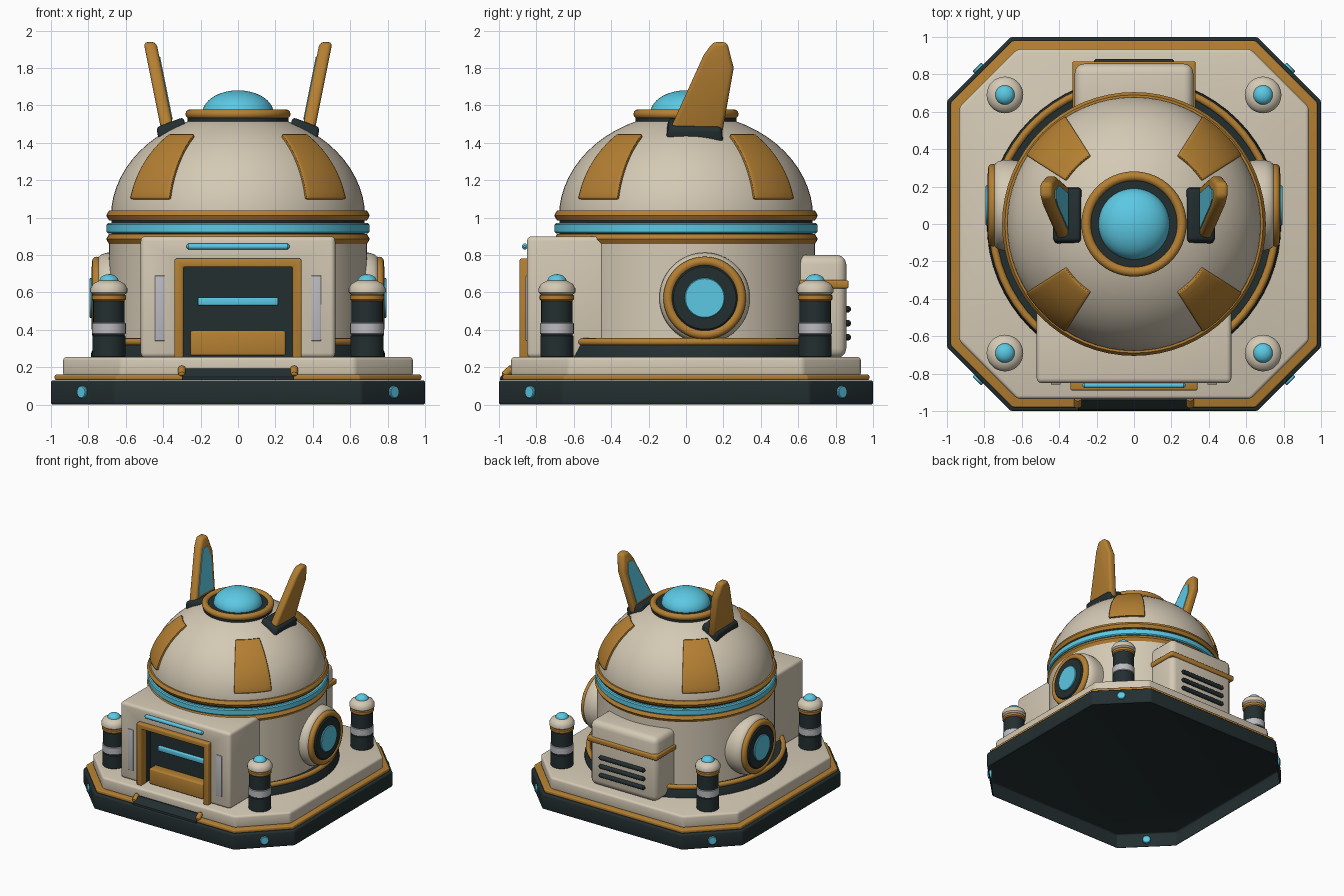
import bpy, bmesh
from math import sin, cos, pi, radians
from mathutils import Matrix, Vector

if "Cube" in bpy.data.objects:
    bpy.data.objects.remove(bpy.data.objects["Cube"], do_unlink=True)


def material(name, rgb):
    m = bpy.data.materials.new(name)
    m.use_nodes = True
    m.diffuse_color = (*rgb, 1)
    m.node_tree.nodes["Principled BSDF"].inputs["Base Color"].default_value = (*rgb, 1)
    return m


CREAM = material("cream", (0.66, 0.585, 0.46))
GOLD = material("gold", (0.46, 0.215, 0.032))
DARK = material("dark_teal", (0.017, 0.028, 0.030))
CYAN = material("cyan", (0.105, 0.58, 0.77))
GREY = material("light_grey", (0.50, 0.50, 0.53))
ID = Matrix.Identity(4)


def finish(name, bm, mat, matrix=ID, bevel=0.0, hollow=False):
    """Bevel, place, smooth and link one part; hollow leaves the underside open."""
    bmesh.ops.recalc_face_normals(bm, faces=bm.faces)
    if bevel:
        sharp = [e for e in bm.edges if e.calc_face_angle(0) > radians(25)]
        bmesh.ops.bevel(bm, geom=sharp, offset=bevel, segments=3, profile=0.5, affect='EDGES')
    bm.transform(matrix)
    bmesh.ops.recalc_face_normals(bm, faces=bm.faces)
    if hollow:
        bmesh.ops.delete(bm, geom=[f for f in bm.faces if f.normal.z < -0.98], context='FACES')
    me = bpy.data.meshes.new(name)
    bm.to_mesh(me)
    bm.free()
    me.materials.append(mat)
    me.polygons.foreach_set("use_smooth", [True] * len(me.polygons))
    me.set_sharp_from_angle(angle=radians(35))
    ob = bpy.data.objects.new(name, me)
    bpy.context.collection.objects.link(ob)


def box(name, mat, lo, hi, bevel=0.0):
    bm = bmesh.new()
    bmesh.ops.create_cube(bm, size=1)
    lo, hi = Vector(lo), Vector(hi)
    bm.transform(Matrix.Translation((lo + hi) / 2) @ Matrix.Diagonal((*(hi - lo), 1)))
    finish(name, bm, mat, ID, bevel)


def prism(name, mat, outline, lo, hi, axis="z", bevel=0.0, matrix=ID, hollow=False):
    """Extrude an outline: (x, y) along z, (y, z) along x or (x, z) along y."""
    place = {"z": lambda a, b: (a, b, lo), "x": lambda a, b: (lo, a, b), "y": lambda a, b: (a, lo, b)}
    step = Vector([hi - lo if axis == c else 0 for c in "xyz"])
    bm = bmesh.new()
    face = bm.faces.new([bm.verts.new(place[axis](a, b)) for a, b in outline])
    new = bmesh.ops.extrude_face_region(bm, geom=[face])["geom"]
    bmesh.ops.translate(bm, vec=step, verts=[g for g in new if isinstance(g, bmesh.types.BMVert)])
    finish(name, bm, mat, matrix, bevel, hollow)


def arch(name, mat, outer, top, inner, inner_top, y0, y1, bevel=0.0):
    """Square doorway open at the bottom."""
    z = 0.25
    right = [(inner, inner_top), (inner, z), (outer, z), (outer, top)]
    prism(name, mat, right + [(-a, b) for a, b in reversed(right)], y0, y1, "y", bevel)


def lathe(name, mat, profile, matrix=ID, closed=False, steps=64):
    """Turn a (radius, height) profile about z."""
    bm = bmesh.new()
    vs = [bm.verts.new((r, 0, z)) for r, z in profile]
    pairs = list(zip(vs, vs[1:])) + ([(vs[-1], vs[0])] if closed else [])
    edges = [bm.edges.new(p) for p in pairs]
    bmesh.ops.spin(bm, geom=vs + edges, cent=(0, 0, 0), axis=(0, 0, 1), angle=2 * pi, steps=steps)
    bmesh.ops.remove_doubles(bm, verts=bm.verts, dist=1e-4)
    finish(name, bm, mat, matrix)


def drum(name, mat, r, z0, z1, b=0.008, matrix=ID, steps=64):
    lathe(name, mat, [(0, z0), (r - b, z0), (r, z0 + b), (r, z1 - b), (r - b, z1), (0, z1)],
          matrix, steps=steps)


def ring(name, mat, R, r, z, matrix=ID, sides=12):
    circle = [(R + r * cos(i * 2 * pi / sides), z + r * sin(i * 2 * pi / sides)) for i in range(sides)]
    lathe(name, mat, circle, matrix, closed=True)


def cap(name, mat, r, h, z, matrix=ID, steps=64):
    """Half ellipsoid standing on height z."""
    lathe(name, mat, [(r * cos(i * pi / 32), z + h * sin(i * pi / 32)) for i in range(17)],
          matrix, steps=steps)


def rod(name, mat, a, b, r, bevel=0.01):
    a, b = Vector(a), Vector(b)
    turn = (b - a).to_track_quat('Z', 'Y').to_matrix().to_4x4()
    drum(name, mat, r, 0, (b - a).length, bevel, Matrix.Translation(a) @ turn, 20)


def octagon(h, cut):
    c = h - cut
    return [(h, -c), (h, c), (c, h), (-c, h), (-h, c), (-h, -c), (-c, -h), (c, -h)]


# Stepped platform on a hollow base
prism("platform_base", DARK, octagon(1.0, 0.34), 0, 0.13, bevel=0.012, hollow=True)
prism("platform_trim", GOLD, octagon(0.98, 0.33), 0.131, 0.16, bevel=0.008)
prism("platform_deck", CREAM, octagon(0.935, 0.31), 0.15, 0.255, bevel=0.018)

# Front ramp
prism("ramp", DARK, [(-0.995, 0.131), (-0.993, 0.147), (-0.945, 0.192), (-0.92, 0.192), (-0.92, 0.131)],
      -0.3, 0.3, "x")

# Round body
lathe("skirt", DARK, [(0, 0.25), (0.787, 0.25), (0.785, 0.275), (0.765, 0.325), (0, 0.325)])
ring("skirt_trim", GOLD, 0.757, 0.02, 0.335)
drum("body", CREAM, 0.69, 0.25, 0.9)
drum("body_neck", DARK, 0.675, 0.88, 1.01)
ring("lower_trim", GOLD, 0.675, 0.03, 0.885, sides=6)
drum("light_band", CYAN, 0.702, 0.915, 0.97)
ring("upper_trim", GOLD, 0.675, 0.03, 1.011, sides=6)

# Dome and top lamp
cap("dome", CREAM, 0.68, 0.56, 1.0)
drum("lamp_base", DARK, 0.27, 1.46, 1.545)
ring("lamp_trim", GOLD, 0.255, 0.026, 1.553)
drum("lamp_seat", DARK, 0.245, 1.5, 1.56)
cap("lamp", CYAN, 0.19, 0.122, 1.558)

# Four curved dome panels
for k in range(4):
    bm = bmesh.new()
    bmesh.ops.create_cube(bm, size=1)
    bmesh.ops.subdivide_edges(bm, edges=bm.edges[:], cuts=9, use_grid_fill=True)
    for v in bm.verts:
        az = radians(45 + 90 * k + 25 * v.co.x)
        lat = radians(30.5 + 41 * v.co.y)
        d = 0.034 * v.co.z
        v.co = ((0.68 + d) * cos(lat) * cos(az), (0.68 + d) * cos(lat) * sin(az),
                1.0 + (0.56 + d) * sin(lat))
    finish("dome_panel", bm, GOLD, bevel=0.01)

# Entrance block with a recessed door
arch("entrance", CREAM, 0.52, 0.9, 0.31, 0.755, -0.85, -0.3, 0.025)
arch("door_frame", GOLD, 0.34, 0.78, 0.292, 0.735, -0.89, -0.82, 0.01)
arch("door_lining", DARK, 0.315, 0.76, 0.296, 0.739, -0.835, -0.74)
box("door", DARK, (-0.31, -0.76, 0.25), (0.31, -0.7, 0.76))
box("door_step", GOLD, (-0.255, -0.84, 0.262), (0.255, -0.75, 0.395), 0.012)
box("door_light", CYAN, (-0.215, -0.78, 0.53), (0.215, -0.75, 0.573), 0.008)
rod("entrance_light", CYAN, (-0.275, -0.862, 0.845), (0.275, -0.862, 0.845), 0.016)

# Rear unit with vents
box("rear_unit", CREAM, (-0.317, 0.5, 0.25), (0.317, 0.857, 0.8), 0.05)
box("rear_band", GOLD, (-0.33, 0.55, 0.62), (0.33, 0.87, 0.665), 0.012)
for z in (0.36, 0.435, 0.51):
    rod("rear_vent", DARK, (-0.215, 0.864, z), (0.215, 0.864, z), 0.018)

# Fin outline as (y, z)
FIN = [(-0.10, 1.44), (0.19, 1.43), (0.255, 1.80), (0.22, 1.938), (0.145, 1.938), (0.095, 1.87)]
FIN_MID = Vector((0.11, 1.71))
INSET = [FIN_MID + (Vector(p) - FIN_MID) * 0.66 for p in FIN]
LEAN = Matrix.Translation((0.375, 0, 0)) @ Matrix(
    ((1, 0, 0.2, -0.2 * 1.46), (0, 1, 0, 0), (0, 0, 1, 0), (0, 0, 0, 1)))
# Sockets also slope with the dome
SLOPE = Matrix(((1, 0, 0, 0), (0, 1, 0, 0), (-0.35, 0, 1, 0), (0, 0, 0, 1)))

for s in (1, -1):
    mirror = Matrix.Scale(s, 4, (1, 0, 0))

    # Leaning fins in dark sockets
    prism("fin", GOLD, FIN, -0.034, 0.034, "x", 0.022, mirror @ LEAN)
    prism("fin_inset", CYAN, INSET, -0.039, -0.03, "x", 0, mirror @ LEAN)
    prism("fin_socket", DARK, [(-0.11, 1.43), (0.2, 1.405), (0.19, 1.497), (-0.09, 1.503)],
          -0.1, 0.058, "x", 0.02, mirror @ LEAN @ SLOPE)

    # Round side windows
    side = mirror @ Matrix.Translation((0, 0.1, 0.57)) @ Matrix.Rotation(pi / 2, 4, 'Y')
    lathe("window_housing", CREAM, [(0, 0.6), (0.235, 0.6), (0.243, 0.66), (0.242, 0.7), (0.234, 0.728),
                                    (0.22, 0.745), (0.2, 0.752), (0, 0.752)], side)
    ring("window_trim", GOLD, 0.195, 0.026, 0.755, side)
    drum("window_rim", DARK, 0.175, 0.7, 0.784, matrix=side)
    drum("window_glass", CYAN, 0.107, 0.7, 0.794, 0.004, side)

    # Wall strips and ramp rails
    x = 0.418 * s
    box("wall_strip", GREY, (x - 0.026, -0.858, 0.34), (x + 0.026, -0.84, 0.69), 0.004)
    rod("ramp_rail", GOLD, (0.3 * s, -0.978, 0.152), (0.3 * s, -0.925, 0.2), 0.02)

    for t in (1, -1):
        # Corner beacons
        at = Matrix.Translation((0.69 * s, 0.69 * t, 0))
        drum("beacon_foot", DARK, 0.088, 0.25, 0.375, matrix=at, steps=32)
        drum("beacon_post", DARK, 0.084, 0.3, 0.57, matrix=at, steps=32)
        drum("beacon_band", GREY, 0.09, 0.375, 0.438, 0.004, at, 32)
        drum("beacon_trim", GOLD, 0.092, 0.555, 0.59, matrix=at, steps=32)
        lathe("beacon_cap", CREAM, [(0, 0.588), (0.085, 0.588), (0.098, 0.6), (0.098, 0.622),
                                    (0.085, 0.645), (0.055, 0.662), (0, 0.665)], at, steps=32)
        cap("beacon_light", CYAN, 0.052, 0.04, 0.657, at, steps=32)

        # Lights set through the chamfered corners
        rod("corner_light", CYAN, (0.815 * s, 0.815 * t, 0.067), (0.84 * s, 0.84 * t, 0.067), 0.034, 0.004)
